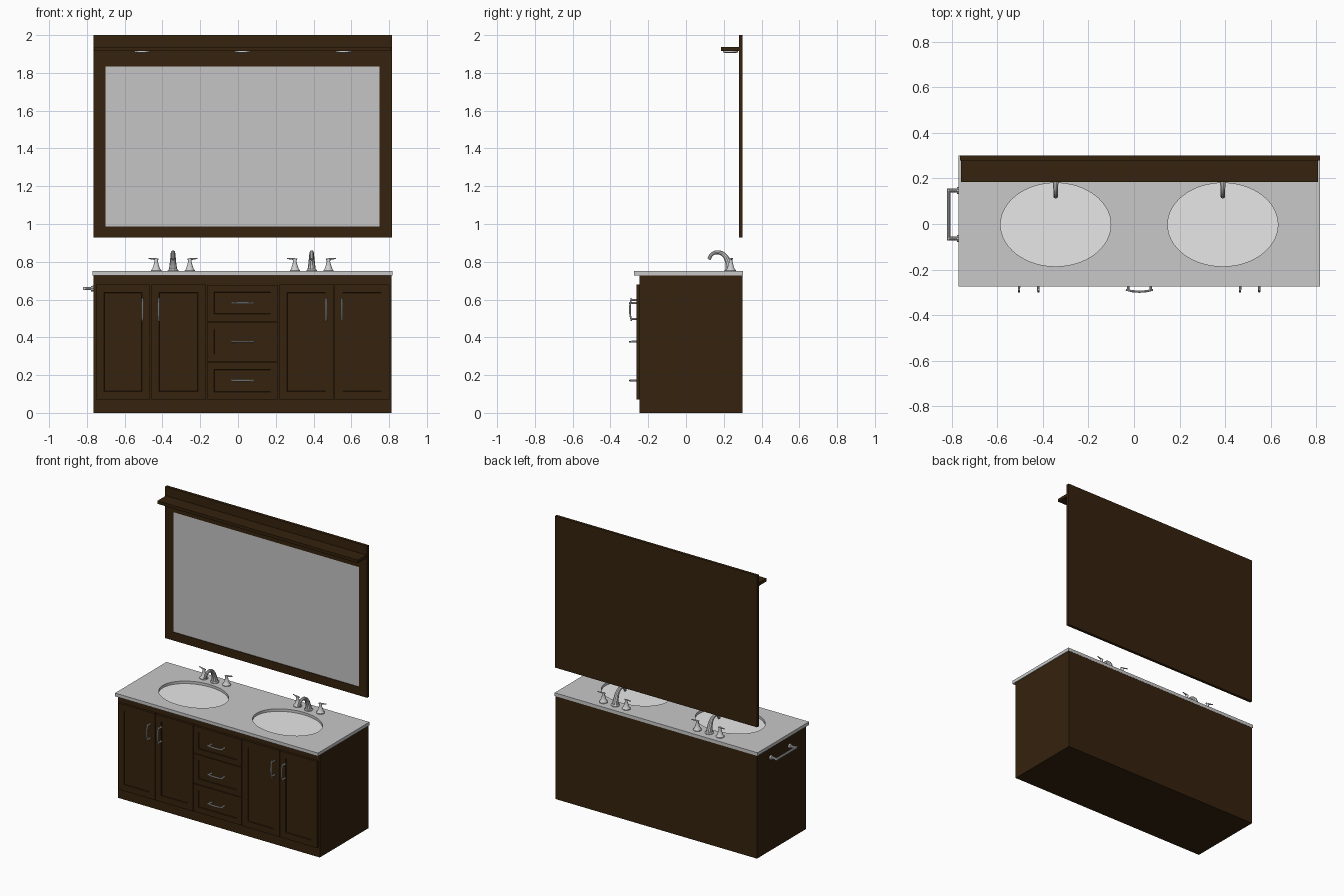
import bpy, bmesh, math
from mathutils import Vector

if "Cube" in bpy.data.objects:
    bpy.data.objects.remove(bpy.data.objects["Cube"])


def material(name, rgb):
    m = bpy.data.materials.new(name)
    m.diffuse_color = (*rgb, 1)
    m.use_nodes = True
    m.node_tree.nodes["Principled BSDF"].inputs["Base Color"].default_value = m.diffuse_color
    return m


WOOD = material("dark_wood", (0.035, 0.016, 0.004))
STONE = material("grey_stone", (0.58, 0.58, 0.58))
GLASS = material("mirror_glass", (0.56, 0.56, 0.56))
CERAMIC = material("white_ceramic", (0.8, 0.8, 0.8))
METAL = material("polished_metal", (0.62, 0.62, 0.62))


def finish(bm, name, mat):
    me = bpy.data.meshes.new(name)
    bm.to_mesh(me)
    bm.free()
    ob = bpy.data.objects.new(name, me)
    me.materials.append(mat)
    bpy.context.collection.objects.link(ob)
    return ob


def box_bm(x, y, z):
    bm = bmesh.new()
    bmesh.ops.create_cube(bm, size=1)
    for v in bm.verts:
        v.co = [r[0] + (c + 0.5) * (r[1] - r[0]) for c, r in zip(v.co, (x, y, z))]
    bm.normal_update()
    return bm


def box(name, x, y, z, mat):
    return finish(box_bm(x, y, z), name, mat)


def facing(bm, direction):
    return max(bm.faces, key=lambda f: f.normal.dot(Vector(direction)))


def panel(name, x, y, z, border, depth):
    """Board whose front face has a sunken centre."""
    bm = box_bm(x, y, z)
    f = facing(bm, (0, -1, 0))
    bmesh.ops.inset_region(bm, faces=[f], thickness=border)
    bmesh.ops.inset_region(bm, faces=[f], thickness=0.0015, depth=-depth)
    return finish(bm, name, WOOD)


def lathe(name, profile, at, mat, sx=1, sy=1, n=24, cap=True):
    """Revolve (radius, height) points round a vertical axis."""
    bm = bmesh.new()
    rings = []
    for r, h in profile:
        rings.append([bm.verts.new((at[0] + sx * r * math.cos(2 * math.pi * i / n),
                                    at[1] + sy * r * math.sin(2 * math.pi * i / n),
                                    at[2] + h)) for i in range(n)])
    for a, b in zip(rings, rings[1:]):
        for i in range(n):
            j = (i + 1) % n
            bm.faces.new((a[i], a[j], b[j], b[i]))
    if cap:
        bm.faces.new(rings[0][::-1])
        bm.faces.new(rings[-1])
    return finish(bm, name, mat)


def tube(name, points, radii, mat=METAL, smooth=True):
    """Round bar following points, with a radius at each."""
    cu = bpy.data.curves.new(name, 'CURVE')
    cu.dimensions = '3D'
    cu.bevel_depth = 1
    cu.bevel_resolution = 3
    cu.use_fill_caps = True
    cu.resolution_u = 6
    if smooth:
        sp = cu.splines.new('BEZIER')
        sp.bezier_points.add(len(points) - 1)
        pts = sp.bezier_points
    else:
        sp = cu.splines.new('POLY')
        sp.points.add(len(points) - 1)
        pts = sp.points
    for p, co, r in zip(pts, points, radii):
        p.co = co if smooth else (*co, 1)
        p.radius = r
        if smooth:
            p.handle_left_type = p.handle_right_type = 'AUTO'
    cu.materials.append(mat)
    ob = bpy.data.objects.new(name, cu)
    bpy.context.collection.objects.link(ob)
    return ob


# cabinet: open on top so the bowls hang inside
bm = box_bm((-0.765, 0.812), (-0.246, 0.3), (0, 0.728))
bmesh.ops.delete(bm, geom=[facing(bm, (0, 0, 1))], context='FACES_ONLY')
finish(bm, "cabinet", WOOD)


# pull handles: two feet and a bowed grip
def pull(name, x, z, upright):
    def at(u, y):
        return (x, y, z + u) if upright else (x + u, y, z)
    for s in (-1, 1):
        tube(name + "_foot", [at(s * 0.05, -0.258), at(s * 0.05, -0.293)],
             [0.006, 0.005], smooth=False)
    tube(name + "_grip", [at(-0.06, -0.289), at(-0.03, -0.295), at(0, -0.297),
                          at(0.03, -0.295), at(0.06, -0.289)],
         [0.004, 0.005, 0.005, 0.005, 0.004])


# doors and drawers
G = 0.002
for x0, x1, hx in ((-0.754, -0.463, -0.505), (-0.463, -0.167, -0.42),
                   (0.214, 0.51, 0.466), (0.51, 0.804, 0.55)):
    panel("door", (x0 + G, x1 - G), (-0.262, -0.244), (0.07, 0.68), 0.062, 0.007)
    pull("door_pull", hx, 0.547, True)
for z0, z1, hz in ((0.07, 0.27, 0.172), (0.27, 0.483, 0.377), (0.483, 0.68, 0.581)):
    panel("drawer", (-0.167 + G, 0.214 - G), (-0.262, -0.244), (z0 + G, z1 - G), 0.055, 0.007)
    pull("drawer_pull", 0.024, hz, False)

# countertop with two oval cut-outs
top = box("countertop", (-0.77, 0.817), (-0.274, 0.301), (0.727, 0.75), STONE)
SINKS = (-0.344, 0.39)
SY = -0.003
cutters = []
for x in SINKS:
    c = lathe("sink_cutter", [(1, -0.1), (1, 0.1)], (x, SY, 0.74), STONE, 0.242, 0.183, 64)
    c.hide_render = True
    cutters.append(c)
    mod = top.modifiers.new("hole", 'BOOLEAN')
    mod.operation = 'DIFFERENCE'
    mod.solver = 'EXACT'
    mod.object = c

for x in SINKS:
    # bowl, drain and overflow
    arc = [math.radians(a) for a in range(84, -1, -6)]
    lathe("sink_bowl", [(math.cos(a), -0.14 * math.sin(a)) for a in arc],
          (x, SY, 0.732), CERAMIC, 0.244, 0.185, 48)
    lathe("drain", [(0.027, 0), (0.025, 0.004), (0.006, 0.005)], (x, SY, 0.592), METAL)
    tube("overflow", [(x, 0.158, 0.662), (x, 0.138, 0.668)], [0.008, 0.008], smooth=False)
    # spout
    lathe("spout_base", [(0.028, 0), (0.028, 0.006), (0.022, 0.012)], (x, 0.232, 0.749), METAL)
    tube("spout", [(x, 0.232, 0.75), (x, 0.224, 0.795), (x, 0.202, 0.835), (x, 0.168, 0.85),
                   (x, 0.138, 0.84), (x, 0.121, 0.813)],
         [0.023, 0.017, 0.013, 0.011, 0.01, 0.01])
    # taps with outward levers
    for s in (-1, 1):
        tx = x + s * 0.089
        lathe("tap_body", [(0.027, 0), (0.027, 0.006), (0.021, 0.012), (0.014, 0.032),
                           (0.009, 0.052), (0.01, 0.06), (0.008, 0.068)],
              (tx, 0.237, 0.749), METAL)
        tube("tap_lever", [(tx - s * 0.012, 0.237, 0.813), (tx + s * 0.012, 0.24, 0.815),
                           (tx + s * 0.04, 0.246, 0.818)], [0.005, 0.005, 0.003])

# mirror: framed board with a sunken glass face
bm = box_bm((-0.765, 0.814), (0.28, 0.3), (0.928, 2.0))
f = facing(bm, (0, -1, 0))
bmesh.ops.inset_region(bm, faces=[f], thickness=0.06)
for v in f.verts:
    v.co.x = -0.702 if v.co.x < 0 else 0.749
    v.co.z = 0.987 if v.co.z < 1.4 else 1.835
bmesh.ops.inset_region(bm, faces=[f], thickness=0.0005, depth=-0.004)
f.material_index = 1
mirror = finish(bm, "mirror_frame", WOOD)
mirror.data.materials.append(GLASS)

# shelf over the mirror with three small lamps underneath
box("mirror_shelf", (-0.76, 0.809), (0.185, 0.283), (1.915, 1.936), WOOD)
for x in (-0.508, 0.024, 0.56):
    lathe("lamp_disc", [(0.03, -0.009), (0.04, -0.006), (0.04, 0.001)], (x, 0.235, 1.915), METAL)

# towel bar on the left side
for y in (-0.064, 0.147):
    tube("towel_bar_flange", [(-0.764, y, 0.658), (-0.777, y, 0.658)], [0.017, 0.015], smooth=False)
    tube("towel_bar_post", [(-0.77, y, 0.658), (-0.82, y, 0.658)], [0.009, 0.008], smooth=False)
tube("towel_bar", [(-0.814, -0.073, 0.658), (-0.814, 0.156, 0.658)], [0.008, 0.008], smooth=False)

# turn everything into plain meshes and shade
bpy.ops.object.select_all(action='SELECT')
bpy.context.view_layer.objects.active = top
bpy.ops.object.convert(target='MESH')
for c in cutters:
    bpy.data.objects.remove(c)
bpy.ops.object.select_all(action='SELECT')
bpy.context.view_layer.objects.active = top
bpy.ops.object.shade_smooth_by_angle(angle=math.radians(35))
